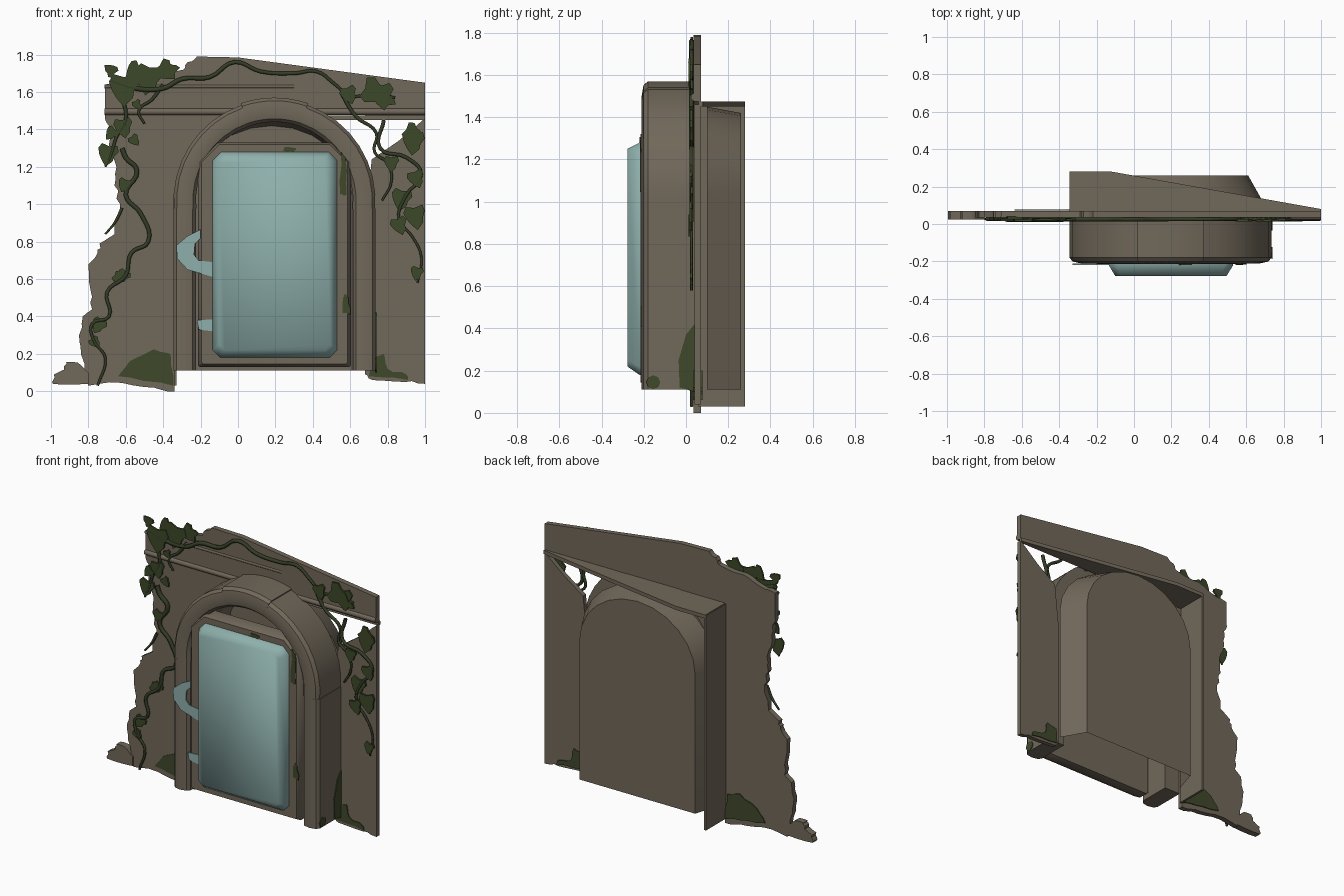
import bpy, bmesh, math, random

if "Cube" in bpy.data.objects:
    bpy.data.objects.remove(bpy.data.objects["Cube"])

random.seed(4)

def material(name, rgb):
    m = bpy.data.materials.new(name)
    m.diffuse_color = (*rgb, 1)
    m.use_nodes = True
    m.node_tree.nodes["Principled BSDF"].inputs["Base Color"].default_value = m.diffuse_color
    return m

STONE = material("brown stone", (0.165, 0.138, 0.102))
GLASS = material("pale teal", (0.27, 0.43, 0.41))
MOSS = material("moss green", (0.05, 0.066, 0.024))
VINE = material("vine green", (0.035, 0.047, 0.02))
LEAF = material("leaf green", (0.045, 0.066, 0.022))

def finish(name, bm, mat, solid=True, angle=35):
    if solid:
        bmesh.ops.recalc_face_normals(bm, faces=bm.faces)
    me = bpy.data.meshes.new(name)
    bm.to_mesh(me)
    bm.free()
    me.materials.append(mat)
    for p in me.polygons:
        p.use_smooth = True
    me.set_sharp_from_angle(angle=math.radians(angle))
    ob = bpy.data.objects.new(name, me)
    bpy.context.collection.objects.link(ob)
    return ob

def loft(name, rings, mat, caps=(True, True), closed=True, solid=True, angle=35):
    """Skin a list of rings that all have the same number of points."""
    bm = bmesh.new()
    vs = [[bm.verts.new(p) for p in r] for r in rings]
    n = len(rings[0])
    for a, b in zip(vs, vs[1:]):
        for i in range(n if closed else n - 1):
            j = (i + 1) % n
            bm.faces.new((a[i], a[j], b[j], b[i]))
    if caps[0]:
        bm.faces.new(vs[0][::-1])
    if caps[1]:
        bm.faces.new(vs[-1])
    return finish(name, bm, mat, solid, angle)

def plate(name, pts, y0, y1, mat):
    """Extrude a front-view outline (x, z) from y0 to y1."""
    return loft(name, [[(x, y, z) for x, z in pts] for y in (y0, y1)], mat)

def box(name, x, y, z, mat=STONE):
    return plate(name, [(x[0], z[0]), (x[1], z[0]), (x[1], z[1]), (x[0], z[1])], y[0], y[1], mat)

def rough(pts, amount=0.012, cuts=3):
    """Break an open outline into a crumbling edge."""
    out = []
    for a, b in zip(pts, pts[1:]):
        for k in range(cuts):
            t = k / cuts
            j = amount if k else 0
            out.append((a[0] + (b[0] - a[0]) * t + random.uniform(-j, j),
                        a[1] + (b[1] - a[1]) * t + random.uniform(-j, j)))
    return out + [pts[-1]]

# arch layout
CX, CZ, R0, R1 = 0.195, 1.02, 0.42, 0.54

def on_arch(r, deg):
    a = math.radians(deg)
    return CX + r * math.cos(a), CZ + r * math.sin(a)

# left wall with crumbled edge, running over the arch shoulder
ragged = rough([(-.34, 0), (-.45, .02), (-.62, .045), (-.8, .03), (-.84, .2), (-.85, .3), (-.83, .4),
                (-.78, .44), (-.79, .55), (-.8, .68), (-.75, .74), (-.74, .79), (-.66, .84), (-.63, 1.0),
                (-.66, 1.1), (-.65, 1.2), (-.69, 1.32), (-.69, 1.42), (-.71, 1.49)], .01)
ragged = [(x, max(z, 0)) for x, z in ragged]
shoulder = [on_arch(.5, d) for d in range(60, 171, 10)]
plate("left_wall", ragged + [(.48, 1.49)] + shoulder + [(-.345, 1.05)], .035, .07, STONE)

# right wall
plate("right_wall", rough([(1, .04), (.9, .05), (.72, .06), (.68, .09)], .008) +
      [(.68, .9), (.715, 1.24), (.86, 1.34), (1, 1.46)], .04, .07, STONE)

# fallen rubble at the foot of the left wall
plate("rubble", rough([(-.8, .04), (-.99, .04), (-.985, .09), (-.93, .115), (-.92, .155),
                       (-.86, .155), (-.8, .1)], .008), .025, .07, STONE)

# lintel with broken top and two mouldings
plate("lintel", [(1, 1.475), (1, 1.65), (0, 1.785)] +
      rough([(-.22, 1.79), (-.27, 1.76), (-.29, 1.72), (-.48, 1.70), (-.6, 1.655), (-.71, 1.64)], .008) +
      [(-.71, 1.48)], .035, .07, STONE)
for name, z, r, x1 in (("lower_moulding", 1.495, .018, 1), ("upper_moulding", 1.63, .01, .3)):
    ring = [(.04 - r * math.sin(math.pi * i / 6), z - r * math.cos(math.pi * i / 6)) for i in range(7)]
    loft(name, [[(x, y, zz) for y, zz in ring] for x in (-.715, x1)], STONE)

# wedge-shaped soffit behind the lintel, and the left jamb sheet
soffit = [(-.34, .06), (-.34, .28), (-.12, .28), (1, .08), (1, .06)]
loft("soffit", [[(x, y, z) for x, y in soffit] for z in (1.45, 1.475)], STONE)
box("left_jamb", (-.345, -.33), (.06, .28), (.03, 1.47))

# recess behind the door: arched back panel with splayed sides and an open front
def recess(x0, x1, top, y):
    mid, half, spring = (x0 + x1) / 2, (x1 - x0) / 2, 1.04
    arc = [(mid + half * math.cos(math.pi * i / 12), y,
            spring + (top - spring) * math.sin(math.pi * i / 12)) for i in range(13)]
    return [(x1, y, .11)] + arc + [(x0, y, .11)]
loft("recess_shell", [recess(-.3, .7, 1.45, .1), recess(-.25, .61, 1.42, .26)], STONE,
     caps=(False, False), closed=False, solid=False)
bm = bmesh.new()
back = bm.faces.new([bm.verts.new(p) for p in recess(-.25, .61, 1.42, .26)])
back.normal_update()
if back.normal.y < 0:
    back.normal_flip()
finish("recess_back", bm, STONE, solid=False)

# arch stones and pillars share one rounded section (radius, y)
SECTION = [(R0, .04), (R0, -.18), (.437, -.201), (.48, -.21), (.523, -.201), (R1, -.18), (R1, .04)]
for i, (a0, a1) in enumerate([(-6, 71), (71, 109), (109, 186)]):
    grow = .01 if i == 1 else 0
    rings = []
    for k in range(9):
        rings.append([(*on_arch(r + (grow if r > .5 else 0), a0 + (a1 - a0) * k / 8), y) for r, y in SECTION])
    loft("arch_stone_%d" % (i + 1), [[(x, y, z) for x, z, y in r] for r in rings], STONE)
for name, s in (("left_pillar", -1), ("right_pillar", 1)):
    loft(name, [[(CX + s * r, y, z) for r, y in SECTION] for z in (.11, .978)], STONE)

# door frame and domed glass panel
def octagon(x0, x1, z0, z1, top, bottom, y):
    pts = [(x0, z0 + bottom), (x0 + bottom, z0), (x1 - bottom, z0), (x1, z0 + bottom),
           (x1, z1 - top), (x1 - top, z1), (x0 + top, z1), (x0, z1 - top)]
    return [(x, y, z) for x, z in pts]
loft("door_frame", [octagon(-.215, .605, .13, 1.33, .1, .01, -.12),
                    octagon(-.215, .605, .13, 1.33, .1, .01, -.185),
                    octagon(-.195, .585, .145, 1.32, .095, .01, -.215)], STONE, angle=50)
loft("door_panel", [octagon(-.135, .53, .18, 1.28, .045, .04, -.18),
                    octagon(-.135, .53, .18, 1.28, .045, .04, -.22),
                    octagon(-.10, .495, .22, 1.25, .03, .03, -.278)], GLASS, angle=70)

# teal hook-shaped patch and small patch beside the door
plate("hook_patch", [(-.2, .865), (-.27, .83), (-.33, .78), (-.325, .71), (-.27, .65), (-.13, .61), (-.13, .69),
                     (-.21, .70), (-.235, .73), (-.23, .79), (-.2, .82)], -.219, -.211, GLASS)
plate("small_patch", [(-.22, .38), (-.13, .385), (-.13, .32), (-.21, .33)], -.219, -.211, GLASS)

# moss plates
def moss(name, outline, y):
    pts = rough(outline + outline[:1], .006)[:-1]
    plate(name, pts, y - .006, y, MOSS)
left = [(-.64, .08), (-.58, .16), (-.45, .225), (-.36, .2), (-.345, .03), (-.45, .05)]
right = [(.7, .08), (.71, .18), (.78, .2), (.8, .12), (.9, .09), (.91, .06)]
for n, pts, front, rear in (("left", left, .035, .077), ("right", right, .04, .077)):
    moss(n + "_wall_moss", pts, front)
    moss(n + "_wall_moss_back", pts, rear)
moss("frame_moss_side", [(.545, 1.05), (.55, 1.28), (.575, 1.25), (.58, 1.05)], -.213)
moss("frame_moss_top", [(.24, 1.285), (.25, 1.305), (.31, 1.3), (.3, 1.28)], -.214)
moss("frame_moss_low", [(.56, .42), (.57, .52), (.59, .5), (.6, .41)], -.21)
loft("pillar_moss", [[(x, y, z) for y, z in ((.04, .1), (.04, .42), (0, .37), (-.035, .25), (-.03, .12))]
                     for x in (.734, .74)], MOSS)
loft("pillar_moss_spot", [[(x, -.155 + .033 * math.cos(math.pi * i / 4), .145 + .033 * math.sin(math.pi * i / 4))
                           for i in range(8)] for x in (.734, .74)], MOSS)

# vines
def vine(name, pts, r=.011):
    cu = bpy.data.curves.new(name, 'CURVE')
    cu.dimensions = '3D'
    cu.bevel_depth, cu.bevel_resolution, cu.resolution_u = r, 1, 5
    sp = cu.splines.new('BEZIER')
    sp.bezier_points.add(len(pts) - 1)
    for i, (p, (x, z)) in enumerate(zip(sp.bezier_points, pts)):
        p.co = (x, .026, z)
        p.handle_left_type = p.handle_right_type = 'AUTO'
        p.radius = 1.1 - .6 * i / len(pts)
    ob = bpy.data.objects.new(name, cu)
    bpy.context.collection.objects.link(ob)
    cu.materials.append(VINE)

vine("top_vine", [(-.68, 1.66), (-.55, 1.62), (-.4, 1.62), (-.3, 1.67), (-.15, 1.68), (-.02, 1.76), (.12, 1.71),
                  (.3, 1.7), (.42, 1.71), (.52, 1.64), (.6, 1.58), (.72, 1.59), (.84, 1.57)], .014)
vine("left_vine", [(-.62, 1.3), (-.6, 1.25), (-.54, 1.18), (-.6, 1.05), (-.52, .95),
                   (-.48, .8), (-.57, .74), (-.6, .62), (-.7, .53), (-.69, .4), (-.78, .36), (-.77, .27),
                   (-.71, .18), (-.75, .03)], .014)
vine("left_upper_vine", [(-.4, 1.64), (-.46, 1.56), (-.53, 1.5), (-.5, 1.43)], .01)
vine("left_edge_vine", [(-.62, 1.58), (-.6, 1.45), (-.65, 1.36), (-.68, 1.26), (-.71, 1.2)])
vine("left_lower_twig", [(-.62, .98), (-.66, .9), (-.71, .84)], .009)
vine("right_hanging_vine", [(.55, 1.6), (.63, 1.47), (.74, 1.38), (.73, 1.28), (.8, 1.22), (.82, 1.12), (.77, 1.02)])
vine("right_wall_vine", [(.78, 1.45), (.76, 1.3), (.9, 1.25), (.98, 1.16), (.9, 1.05), (.86, .92), (.93, .83),
                         (.98, .72), (.96, .58)])

# leaves: lobed plates placed by (x, z, size, angle)
def leaf(bm, x, z, size, deg):
    shape = [(0, 0), (.4, .08), (.52, -.2), (.34, -.45), (.3, -.7), (0, -1), (-.25, -.7), (-.4, -.45), (-.5, -.15), (-.35, .1)]
    a, y = math.radians(deg), random.uniform(.012, .022)
    lay = []
    for dy in (0, .012):
        lay.append([bm.verts.new((min(.998, x + size * (u * math.cos(a) - v * math.sin(a))), y + dy,
                                  z + size * (u * math.sin(a) + v * math.cos(a)))) for u, v in shape])
    bm.faces.new(lay[0])
    bm.faces.new(lay[1][::-1])
    for i in range(len(shape)):
        j = (i + 1) % len(shape)
        bm.faces.new((lay[0][j], lay[0][i], lay[1][i], lay[1][j]))

groups = {
    "top_left_leaves": [(-.61, 1.68, .16, 0), (-.47, 1.73, .15, -10), (-.42, 1.74, .11, 50), (-.66, 1.7, .07, 230),
                        (-.37, 1.72, .06, 100), (-.53, 1.74, .09, -50), (-.55, 1.55, .05, 30)],
    "top_right_leaves": [(.68, 1.62, .14, 70), (.76, 1.63, .13, 10), (.58, 1.62, .09, 20), (.8, 1.56, .05, 60)],
    "left_wall_leaves": [(-.62, 1.45, .1, 10), (-.66, 1.4, .07, -40), (-.69, 1.31, .11, -10), (-.57, 1.36, .06, 40),
                         (-.6, 1.13, .07, -20), (-.6, .64, .07, -30), (-.73, .38, .08, -30), (-.78, .28, .06, 40),
                         (-.66, .62, .06, 60)],
    "right_wall_leaves": [(.9, 1.4, .1, 60), (.94, 1.38, .12, -5), (.82, 1.25, .08, 0), (.94, 1.17, .09, 20),
                          (.88, 1.07, .11, -10), (.94, .98, .12, 10), (.85, .92, .09, 20), (.96, .66, .07, -10)],
}
for name, items in groups.items():
    bm = bmesh.new()
    for it in items:
        leaf(bm, *it)
    finish(name, bm, LEAF)
